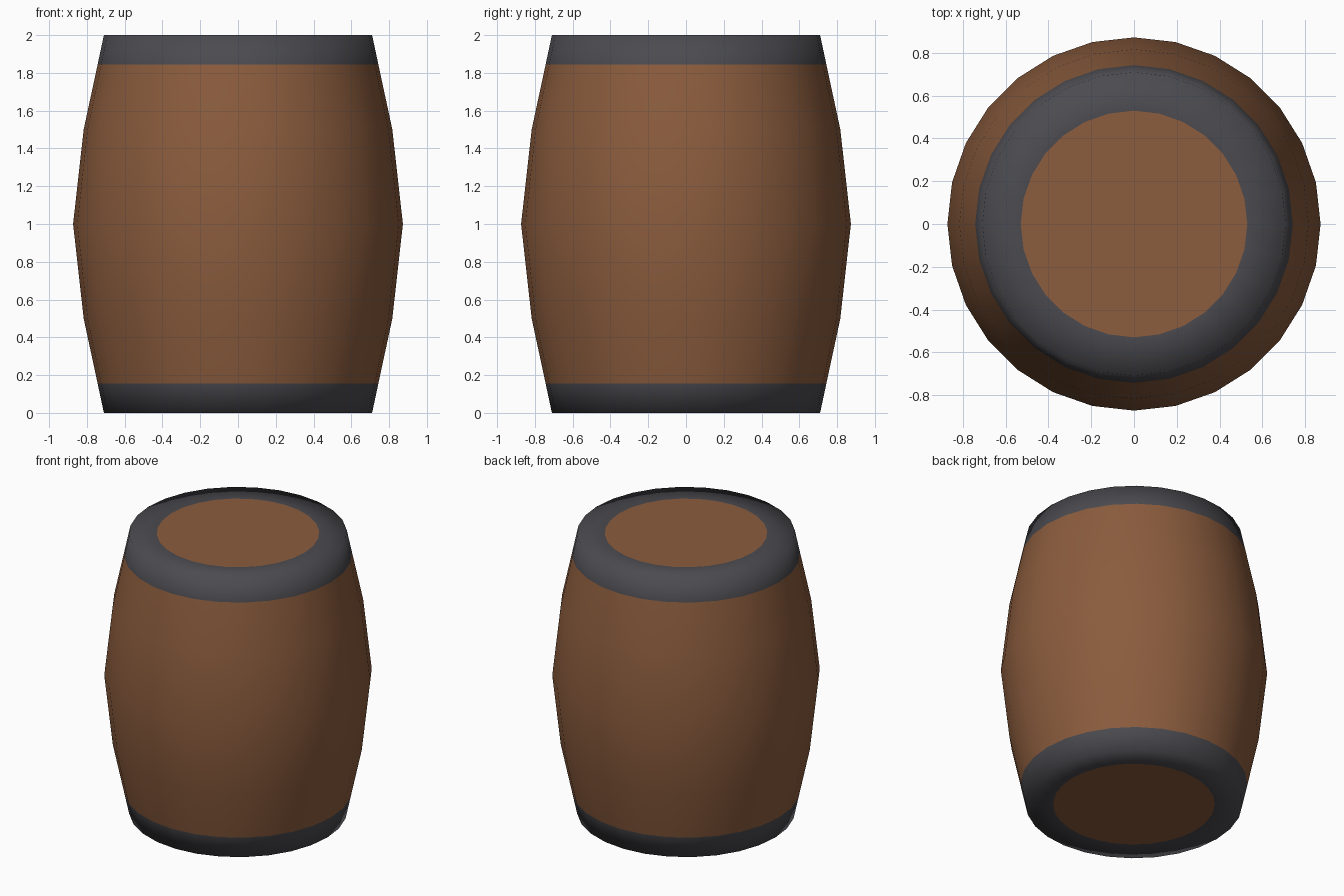
import bpy, bmesh, math

if "Cube" in bpy.data.objects:
    bpy.data.objects.remove(bpy.data.objects["Cube"])

SIDES = 28


def material(name, rgb):
    mat = bpy.data.materials.new(name)
    mat.diffuse_color = (*rgb, 1.0)
    mat.use_nodes = True
    mat.node_tree.nodes["Principled BSDF"].inputs["Base Color"].default_value = mat.diffuse_color
    return mat


wood = material("brown_wood", (0.258, 0.107, 0.047))
iron = material("dark_iron", (0.070, 0.070, 0.080))

# Barrel outline (radius, height), from bottom lid edge to top lid edge
half = [(0.53, 0.0), (0.71, 0.0), (0.743, 0.155), (0.817, 0.5)]
profile = half + [(0.873, 1.0)] + [(r, 2.0 - z) for r, z in reversed(half)]

bm = bmesh.new()
rings = []
for r, z in profile:
    rings.append([bm.verts.new((r * math.cos(math.tau * i / SIDES),
                                r * math.sin(math.tau * i / SIDES), z))
                  for i in range(SIDES)])

# Staves and hoops: the two outermost strips at each end are iron
last = len(rings) - 2
for k in range(len(rings) - 1):
    for i in range(SIDES):
        j = (i + 1) % SIDES
        face = bm.faces.new((rings[k][i], rings[k][j],
                             rings[k + 1][j], rings[k + 1][i]))
        face.material_index = 1 if min(k, last - k) < 2 else 0

# Round wooden lids
bm.faces.new(list(reversed(rings[0])))
bm.faces.new(rings[-1])

# Soft shading all over, including across the rims
for face in bm.faces:
    face.smooth = True

mesh = bpy.data.meshes.new("barrel")
bm.to_mesh(mesh)
bm.free()
mesh.materials.append(wood)
mesh.materials.append(iron)
barrel = bpy.data.objects.new("barrel", mesh)
bpy.context.collection.objects.link(barrel)
